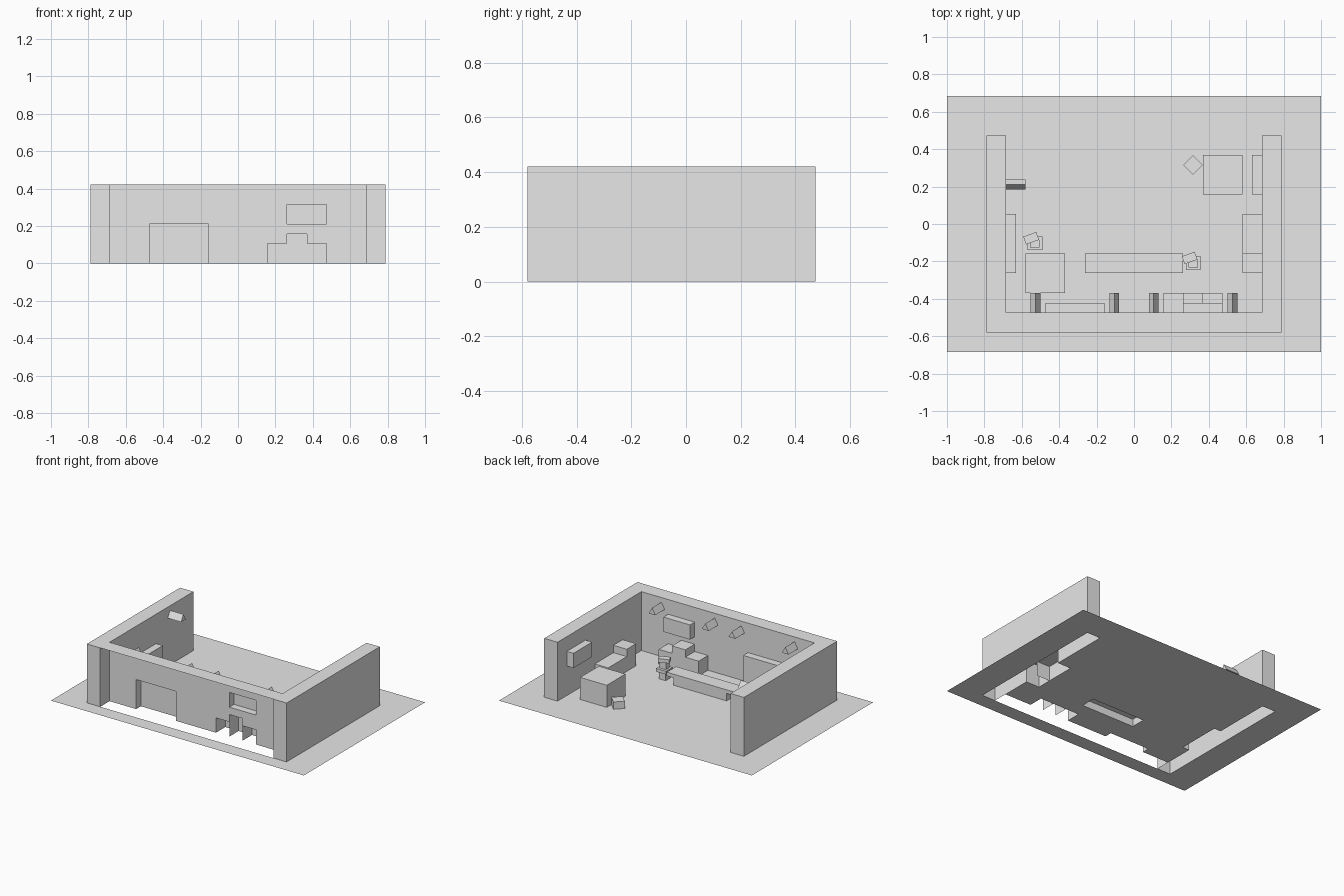
import bpy, bmesh, math
from mathutils import Matrix, Vector

if "Cube" in bpy.data.objects:
    bpy.data.objects.remove(bpy.data.objects["Cube"])

U = 1 / 19  # one building unit; the floor is 38 x 26 units

grey = bpy.data.materials.new("plain_grey")
grey.diffuse_color = (0.8, 0.8, 0.8, 1)
grey.use_nodes = True
grey.node_tree.nodes["Principled BSDF"].inputs["Base Color"].default_value = grey.diffuse_color


def finish(name, bm):
    bmesh.ops.scale(bm, vec=(U, U, U), verts=bm.verts)
    me = bpy.data.meshes.new(name)
    bm.to_mesh(me)
    bm.free()
    me.materials.append(grey)
    ob = bpy.data.objects.new(name, me)
    bpy.context.collection.objects.link(ob)
    return ob


def panel(bm, axis, level, rect, holes=(), sign=1):
    """Flat sheet at axis=level; rect and holes are (a0, a1, b0, b1)."""
    def cuts(i):
        vals = {rect[i], rect[i + 1]} | {h[i + k] for h in holes for k in (0, 1)}
        return sorted(v for v in vals if rect[i] <= v <= rect[i + 1])
    aa, bb = cuts(0), cuts(2)
    normal = Vector((0, 0, 0))
    normal[axis] = sign
    grid = {}

    def vert(a, b):
        if (a, b) not in grid:
            co = [a, b]
            co.insert(axis, level)
            grid[a, b] = bm.verts.new(co)
        return grid[a, b]
    for a0, a1 in zip(aa, aa[1:]):
        for b0, b1 in zip(bb, bb[1:]):
            a, b = (a0 + a1) / 2, (b0 + b1) / 2
            if any(h[0] < a < h[1] and h[2] < b < h[3] for h in holes):
                continue
            f = bm.faces.new([vert(a0, b0), vert(a1, b0), vert(a1, b1), vert(a0, b1)])
            f.normal_update()
            if f.normal.dot(normal) < 0:
                f.normal_flip()


def box(bm, x0, x1, y0, y1, z0, z1, skip=()):
    """Box with the sides listed in skip left open."""
    lim = [(x0, x1), (y0, y1), (z0, z1)]
    for axis in range(3):
        a, b = [lim[i] for i in range(3) if i != axis]
        for k, s in ((0, "-"), (1, "+")):
            if s + "xyz"[axis] not in skip:
                panel(bm, axis, lim[axis][k], (*a, *b), sign=2 * k - 1)
    bmesh.ops.remove_doubles(bm, verts=bm.verts, dist=1e-4)


def box_part(name, *boxes):
    bm = bmesh.new()
    for lim, skip in boxes:
        part = bmesh.new()
        box(part, *lim, skip=skip)
        me = bpy.data.meshes.new("tmp")
        part.to_mesh(me)
        part.free()
        bm.from_mesh(me)
        bpy.data.meshes.remove(me)
    return finish(name, bm)


# Floor, open beneath the walls and the built-in furniture
bm = bmesh.new()
panel(bm, 2, 0, (-19, 19, -13, 13), [
    (-15, -13, -11, 9), (13, 15, -11, 9), (-13, 13, -11, -9),
    (-9, -3, -9, -8), (3, 9, -9, -7), (11, 13, -5, 1),
    (-13, -12, -5, 1), (-4, 4, -5, -3)])
finish("floor", bm)

# Walls: U-shaped, open on the outer front
bm = bmesh.new()
panel(bm, 2, 8, (-15, 15, -11, 9), [(-13, 13, -9, 9)])
for s in (-1, 1):
    x0, x1 = sorted((13 * s, 15 * s))
    panel(bm, 0, 15 * s, (-11, 9, 0, 8), sign=s)
    panel(bm, 1, 9, (x0, x1, 0, 8))
    panel(bm, 1, -11, (x0, x1, 0, 8), sign=-1)
    panel(bm, 0, 13 * s, (-11, -9, 0, 8), sign=-s)
panel(bm, 0, -13, (-9, 9, 0, 8), [(-5, 1, 0, 4)])
panel(bm, 0, 13, (-9, 9, 0, 8), [(-5, 1, 0, 2), (-5, -3, 2, 3), (3, 7, 4, 6)], -1)
panel(bm, 1, -9, (-13, 13, 0, 8),
      [(-9, -3, 0, 4), (5, 9, 4, 6), (3, 9, 0, 2), (5, 7, 2, 3)])
bmesh.ops.remove_doubles(bm, verts=bm.verts, dist=1e-4)
finish("walls", bm)

# Furniture built into the front wall
box_part("front_shelf", ((-9, -3, -9, -8, 0, 4), ("-y", "-z")))
box_part("front_cabinet", ((5, 9, -9, -8, 4, 6), ("-y",)))
box_part("front_counter",
         ((3, 5, -9, -7, 0, 2), ("-y", "-z", "+x")),
         ((5, 7, -9, -7, 0, 3), ("-y", "-z")),
         ((7, 9, -9, -7, 0, 2), ("-y", "-z", "-x")))

# Furniture built into the side walls
box_part("left_shelf", ((-13, -12, -5, 1, 0, 4), ("-x", "-z")))
box_part("right_cabinet", ((12, 13, 3, 7, 4, 6), ("+x",)))
box_part("right_counter",
         ((11, 13, -5, -3, 0, 3), ("+x", "-z")),
         ((11, 13, -3, 1, 0, 2), ("+x", "-z", "-y")))

# Free-standing tables
box_part("back_table", ((7, 11, 3, 7, 0, 3), ("-z",)))
box_part("front_table", ((-11, -7, -7, -3, 0, 3), ("-z",)))
box_part("long_table",
         ((-4, 4, -5, -3, 0, 1), ("-z", "+z")),
         ((-5, 5, -5, -3, 1, 1.5), ()))

# Stool turned by 45 degrees
bm = bmesh.new()
r = math.sqrt(0.5)
box(bm, -r, r, -r, r, 0, 1)
bmesh.ops.transform(bm, verts=bm.verts, matrix=Matrix.Translation((6, 6, 0))
                    @ Matrix.Rotation(math.pi / 4, 4, "Z"))
finish("stool", bm)

# Chairs: foot, seat, post and turned back rest
for name, cx, cy in (("left_chair", -10.1, -2.0), ("centre_chair", 6.0, -4.0)):
    box_part(name + "_foot", ((cx - .5, cx + .5, cy - .5, cy + .5, 0, 1), ("-z",)))
    box_part(name + "_seat", ((cx - .72, cx + .78, cy - .66, cy + .75, 1, 1.45), ()))
    box_part(name + "_post", ((cx - .45, cx + .5, cy - .4, cy + .4, 1.45, 2.6), ()))
    bm = bmesh.new()
    box(bm, -.7, .7, -.42, .42, 2.6, 3.1)
    bmesh.ops.transform(bm, verts=bm.verts,
                        matrix=Matrix.Translation((cx - .35, cy + .55, 0))
                        @ Matrix.Rotation(math.radians(20), 4, "Z"))
    finish(name + "_rest", bm)

# Triangular wall lamps; the prism runs along +y from the wall
for i, (x, y, turn) in enumerate([(-10, -9, 0), (-2, -9, 0), (2, -9, 0),
                                  (10, -9, 0), (-13, 4, -90)]):
    bm = bmesh.new()
    tri = [bm.verts.new((px, 0, pz)) for px, pz in ((-.5, 6.5), (.5, 6.5), (0, 7.366))]
    face = bm.faces.new(tri)
    ext = bmesh.ops.extrude_face_region(bm, geom=[face], use_keep_orig=True)
    bmesh.ops.translate(bm, vec=(0, 2, 0),
                        verts=[g for g in ext["geom"] if isinstance(g, bmesh.types.BMVert)])
    bmesh.ops.recalc_face_normals(bm, faces=bm.faces)
    bmesh.ops.transform(bm, verts=bm.verts, matrix=Matrix.Translation((x, y, 0))
                        @ Matrix.Rotation(math.radians(turn), 4, "Z"))
    finish(f"wall_lamp_{i + 1}", bm)
